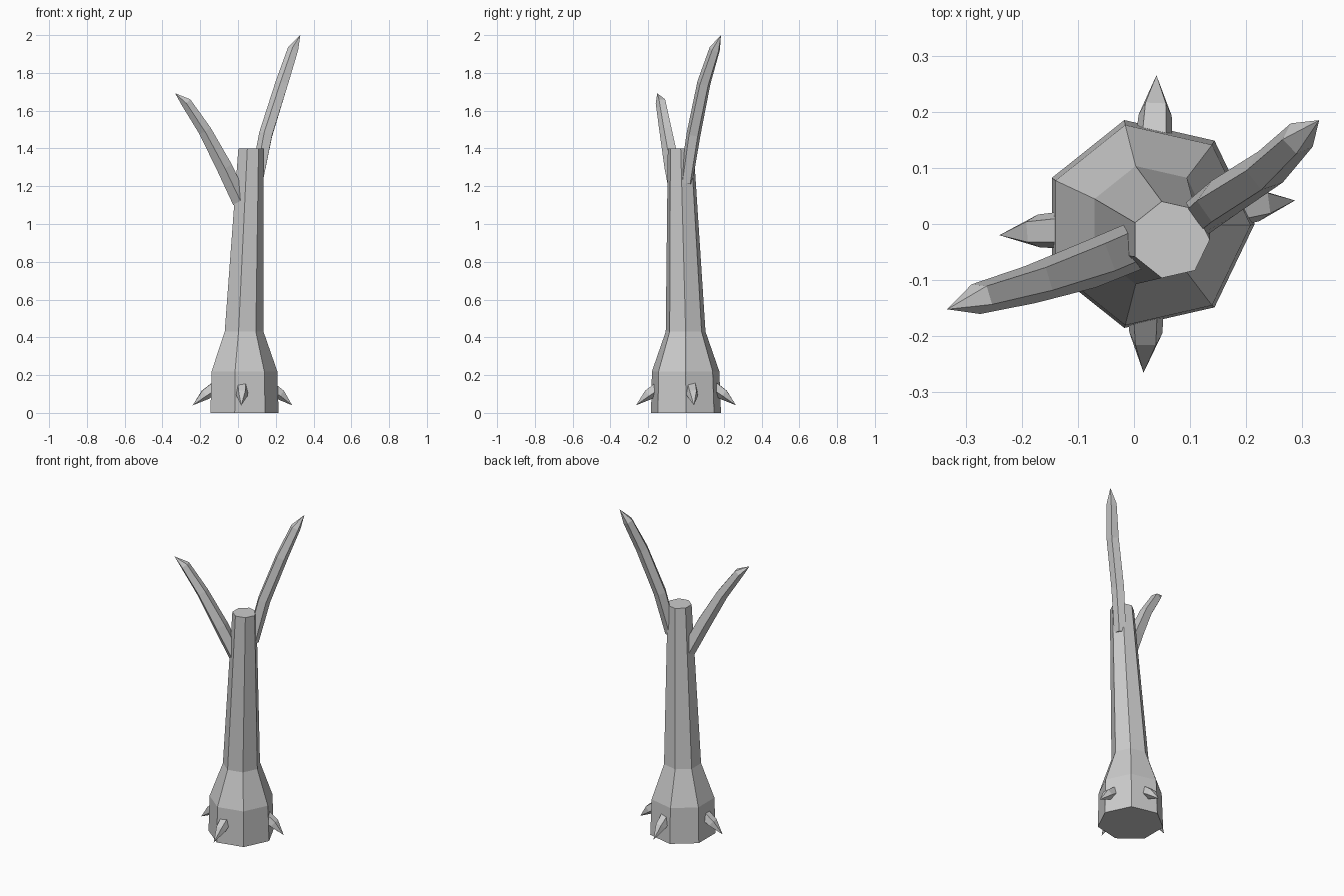
import bpy
import bmesh
from math import cos, sin, pi
from mathutils import Vector

cube = bpy.data.objects.get("Cube")
if cube:
    bpy.data.objects.remove(cube, do_unlink=True)

bark = bpy.data.materials.new("grey_bark")
bark.use_nodes = True
bark.diffuse_color = (0.6, 0.6, 0.6, 1)
bark.node_tree.nodes["Principled BSDF"].inputs["Base Color"].default_value = (0.6, 0.6, 0.6, 1)


def loft(name, path, sides, tip=None, level=False, phase=0.0):
    """Skin rings given as (centre, radius); close with a point or a flat cap."""
    bm = bmesh.new()
    centres = [Vector(c) for c, r in path]
    ends = centres + ([Vector(tip)] if tip else [])
    rings = []
    for i, (c, r) in enumerate(path):
        if level:
            u, v = Vector((1, 0, 0)), Vector((0, 1, 0))
        else:
            d = (ends[min(i + 1, len(ends) - 1)] - ends[max(i - 1, 0)]).normalized()
            u = d.cross(Vector((0, 0, 1))).normalized()
            v = d.cross(u)
        angles = [phase + 2 * pi * k / sides for k in range(sides)]
        rings.append([bm.verts.new(Vector(c) + r * (cos(a) * u + sin(a) * v)) for a in angles])
    for low, high in zip(rings, rings[1:]):
        for k in range(sides):
            n = (k + 1) % sides
            bm.faces.new((low[k], low[n], high[n], high[k]))
    bm.faces.new(rings[0][::-1])
    if tip:
        point = bm.verts.new(tip)
        for k in range(sides):
            bm.faces.new((rings[-1][k], rings[-1][(k + 1) % sides], point))
    else:
        bm.faces.new(rings[-1])
    bmesh.ops.recalc_face_normals(bm, faces=bm.faces)
    mesh = bpy.data.meshes.new(name)
    bm.to_mesh(mesh)
    bm.free()
    mesh.materials.append(bark)
    obj = bpy.data.objects.new(name, mesh)
    bpy.context.collection.objects.link(obj)
    return obj


# Seven-sided trunk with a flared foot and a cut top
loft("trunk", [((0.025, 0, 0), 0.19), ((0.025, -0.002, 0.22), 0.183),
               ((0.027, -0.002, 0.43), 0.108), ((0.065, -0.028, 1.4), 0.07)],
     7, level=True)

# Two bent, pointed branches
loft("left_branch", [((0.1, 0.0, 1.22), 0.036), ((0.15, 0.04, 1.475), 0.039),
                     ((0.235, 0.095, 1.745), 0.037), ((0.293, 0.153, 1.925), 0.03)],
     5, tip=(0.33, 0.185, 2.0), phase=pi / 2)
loft("right_branch", [((0.012, -0.035, 1.12), 0.045), ((-0.072, -0.07, 1.3), 0.044),
                      ((-0.175, -0.105, 1.495), 0.036), ((-0.275, -0.132, 1.645), 0.029)],
     5, tip=(-0.333, -0.152, 1.692), phase=pi / 2)

# Four drooping thorns around the foot: base, bulge, tip
thorns = {
    "front_thorn": ((0.02, -0.14, 0.14), (0.021, -0.2, 0.098), (0.017, -0.265, 0.04)),
    "back_thorn": ((0.035, 0.14, 0.14), (0.038, 0.2, 0.098), (0.04, 0.265, 0.04)),
    "right_thorn": ((-0.115, -0.01, 0.14), (-0.175, -0.013, 0.098), (-0.24, -0.02, 0.04)),
    "left_thorn": ((0.165, 0.025, 0.14), (0.225, 0.035, 0.098), (0.287, 0.042, 0.04)),
}
for name, (base, bulge, tip) in thorns.items():
    loft(name, [(base, 0.036), (bulge, 0.031)], 5, tip=tip, phase=pi / 2)
